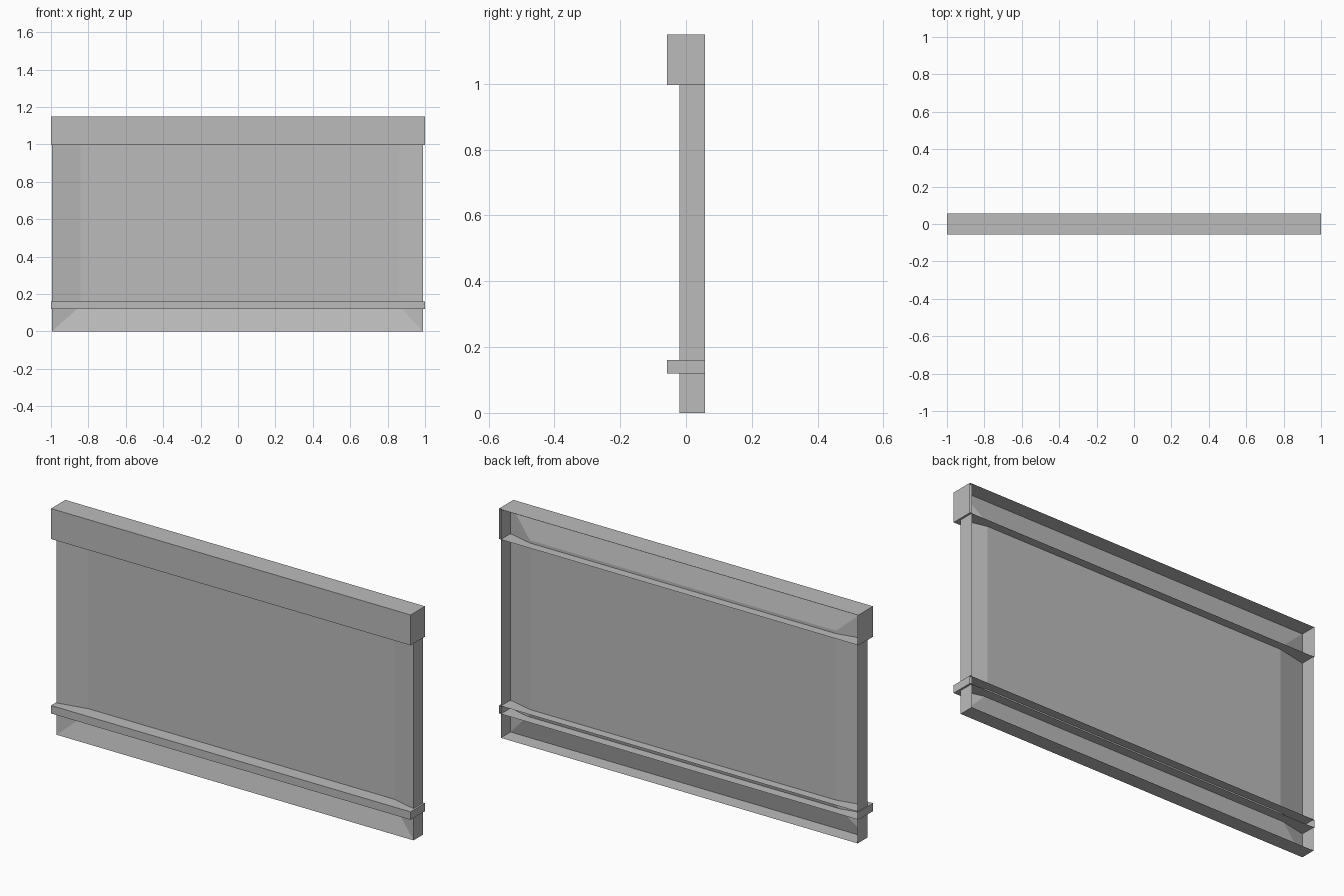
import bpy
import bmesh

cube = bpy.data.objects.get("Cube")
if cube:
    bpy.data.objects.remove(cube, do_unlink=True)

grey = bpy.data.materials.new("plain_grey")
grey.use_nodes = True
colour = (0.5, 0.5, 0.5, 1)
grey.diffuse_color = colour
grey.node_tree.nodes["Principled BSDF"].inputs["Base Color"].default_value = colour

BACK, RIM, DISH, LIP = 0.057, -0.02, 0.012, -0.057


def shell(name, loops):
    """Join rectangles (x0, x1, z0, z1, y) in order, back to front, and cap the last."""
    bm = bmesh.new()
    rings = []
    for x0, x1, z0, z1, y in loops:
        corners = ((x0, z0), (x1, z0), (x1, z1), (x0, z1))
        rings.append([bm.verts.new((x, y, z)) for x, z in corners])
    for a, b in zip(rings, rings[1:]):
        for i in range(4):
            j = (i + 1) % 4
            bm.faces.new((a[i], a[j], b[j], b[i]))
    bm.faces.new(rings[-1])
    bm.normal_update()
    mesh = bpy.data.meshes.new(name)
    bm.to_mesh(mesh)
    bm.free()
    mesh.materials.append(grey)
    obj = bpy.data.objects.new(name, mesh)
    bpy.context.collection.objects.link(obj)
    return obj


# Panel: open-backed frame whose front slopes in to a recessed field
outer = (-0.995, 0.99, 0, 1.147)
field = (-0.842, 0.86, 0.136, 1.011)
shell("wall_panel", [(*outer, BACK), (*outer, RIM), (*field, DISH)])

# Header band and lower rail: open-backed channels projecting from the panel
for name, low, high in (("header_band", 0.997, 1.15), ("lower_rail", 0.12, 0.16)):
    shell(name, [(-1, 1, low, high, y) for y in (BACK, LIP)])
